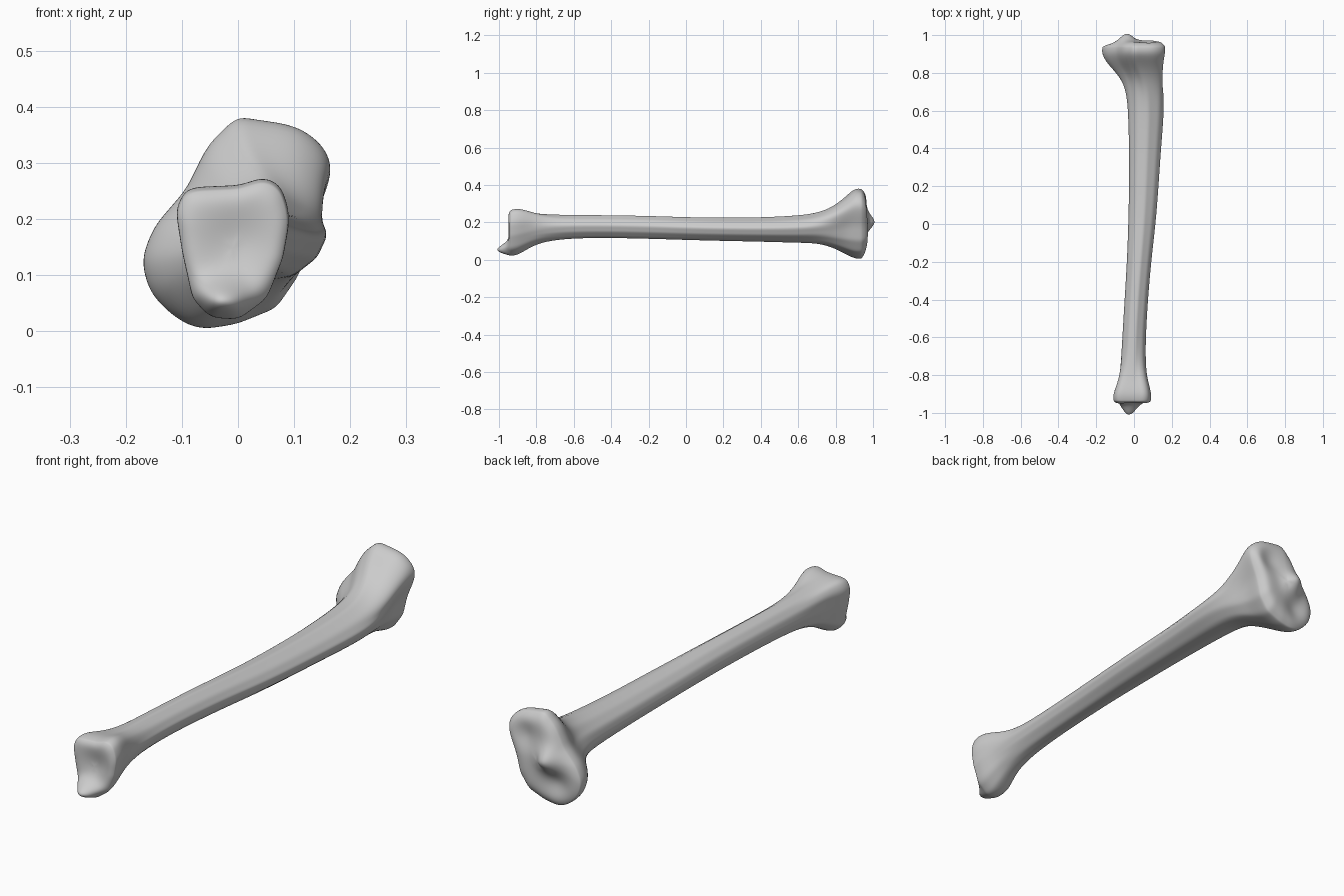
import bpy
import bmesh
import math

cube = bpy.data.objects.get("Cube")
if cube:
    bpy.data.objects.remove(cube, do_unlink=True)

SIDES = 40

# Cross-section outlines, each scaled to a unit box, running counter-clockwise
ANKLE_OUTLINE = [(1, .42), (.88, .82), (.6, 1), (.1, .87), (-.78, .84), (-1, .58),
                 (-.88, -.05), (-.7, -.7), (-.4, -.97), (.1, -1), (.6, -.7), (.88, -.13)]
SHAFT_OUTLINE = [(1, .1), (.7, .6), (.1, 1), (-.5, .85), (-.9, .4), (-1, -.1),
                 (-.75, -.7), (-.2, -1), (.35, -.9), (.8, -.45)]
KNEE_OUTLINE = [(.76, -.05), (1, .47), (.91, .74), (.6, .92), (0, 1), (-.3, .74),
                (-.53, .32), (-.88, -.05), (-1, -.37), (-.91, -.63), (-.71, -.84),
                (-.41, -1), (0, -.94), (.41, -.79), (.65, -.47)]

# Stations along the bone: y, left and right limits, lower and upper limits
STATIONS = [
    (-.935, -.11, .09, .02, .268), (-.9, -.112, .092, .025, .276),
    (-.85, -.092, .08, .055, .264), (-.8, -.077, .068, .083, .247),
    (-.7, -.067, .06, .108, .24), (-.5, -.056, .066, .118, .239),
    (-.2, -.037, .09, .112, .235), (0, -.03, .115, .105, .227),
    (.2, -.026, .13, .1, .225), (.4, -.026, .143, .096, .226),
    (.6, -.031, .16, .09, .236), (.7, -.042, .157, .088, .25),
    (.78, -.075, .152, .068, .28), (.85, -.145, .157, .03, .335),
    (.9, -.172, .167, .005, .384), (.935, -.17, .169, .003, .382),
]


def smooth_step(start, end, value):
    t = min(max((value - start) / (end - start), 0), 1)
    return t * t * (3 - 2 * t)


def radii(outline):
    """Distance from the middle to the outline at evenly spaced angles."""
    result = []
    for i in range(SIDES):
        angle = math.tau * i / SIDES
        dx, dz = math.cos(angle), math.sin(angle)
        reach = 0
        for (ax, az), (bx, bz) in zip(outline, outline[1:] + outline[:1]):
            ex, ez = bx - ax, bz - az
            cross = dx * ez - dz * ex
            if abs(cross) < 1e-9:
                continue
            distance = (ax * ez - az * ex) / cross
            along = (ax * dz - az * dx) / cross
            if -1e-6 <= along <= 1 + 1e-6:
                reach = max(reach, distance)
        result.append(reach)
    return result


def fit(values, low, high):
    """Stretch values so that they exactly span low to high."""
    bottom, top = min(values), max(values)
    return [low + (v - bottom) / (top - bottom) * (high - low) for v in values]


def hill(x, z, centre_x, centre_z, width, depth):
    return math.exp(-((x - centre_x) / width) ** 2 - ((z - centre_z) / depth) ** 2)


def ankle_face(x, z):
    """Shallow hollow with the hooked ankle knob below it."""
    hollow = .016 * hill(x, z, 0, .16, .06, .06)
    knob = .075 * hill(x, z, -.03, .045, .055, .038)
    return -.953 + hollow - knob


def knee_face(x, z):
    """Two shallow sockets either side of a raised middle."""
    ridge = .045 * hill(x, z, -.04, .2, .045, .05)
    sockets = hill(x, z, .075, .28, .055, .055) + hill(x, z, -.07, .1, .055, .055)
    return .968 + .08 * x + ridge - .02 * sockets


ankle, shaft, knee = (radii(o) for o in (ANKLE_OUTLINE, SHAFT_OUTLINE, KNEE_OUTLINE))


def section(y, left, right, low, high):
    """One ring of points, blended from the three outlines."""
    ankle_part = smooth_step(-.68, -.88, y)
    knee_part = smooth_step(.64, .86, y)
    shaft_part = 1 - ankle_part - knee_part
    xs, zs = [], []
    for i in range(SIDES):
        angle = math.tau * i / SIDES
        r = ankle[i] * ankle_part + shaft[i] * shaft_part + knee[i] * knee_part
        xs.append(r * math.cos(angle))
        zs.append(r * math.sin(angle))
    return [(x, y, z) for x, z in zip(fit(xs, left, right), fit(zs, low, high))]


def cap(rim, face):
    """Shrinking rings that close an end with a rounded edge and a shaped face."""
    middle_x = sum(p[0] for p in rim) / SIDES
    middle_z = sum(p[2] for p in rim) / SIDES
    rings = []
    for scale in (.97, .9, .8, .68, .54, .4, .26, .12):
        ring = []
        for x, y, z in rim:
            px = middle_x + (x - middle_x) * scale
            pz = middle_z + (z - middle_z) * scale
            ring.append((px, y + (face(px, pz) - y) * (1 - scale ** 8), pz))
        rings.append(ring)
    return rings


# Shin bone: lofted shaft with a shaped cap at each end
body = [section(*station) for station in STATIONS]
rings = cap(body[0], ankle_face)[::-1] + body + cap(body[-1], knee_face)

bm = bmesh.new()
loops = [[bm.verts.new(p) for p in ring] for ring in rings]
for a, b in zip(loops, loops[1:]):
    for i in range(SIDES):
        j = (i + 1) % SIDES
        bm.faces.new((a[i], a[j], b[j], b[i]))
bm.faces.new(loops[0])
bm.faces.new(loops[-1])
bmesh.ops.recalc_face_normals(bm, faces=bm.faces)
mesh = bpy.data.meshes.new("shin_bone")
bm.to_mesh(mesh)
bm.free()
mesh.shade_smooth()

bone = bpy.data.objects.new("shin_bone", mesh)
bpy.context.collection.objects.link(bone)
subdivision = bone.modifiers.new("smooth_surface", 'SUBSURF')
subdivision.levels = 2
subdivision.render_levels = 2

# Plain grey colour
grey = bpy.data.materials.new("bone_grey")
grey.use_nodes = True
grey.diffuse_color = (.6, .6, .6, 1)
grey.node_tree.nodes["Principled BSDF"].inputs["Base Color"].default_value = (.6, .6, .6, 1)
mesh.materials.append(grey)
